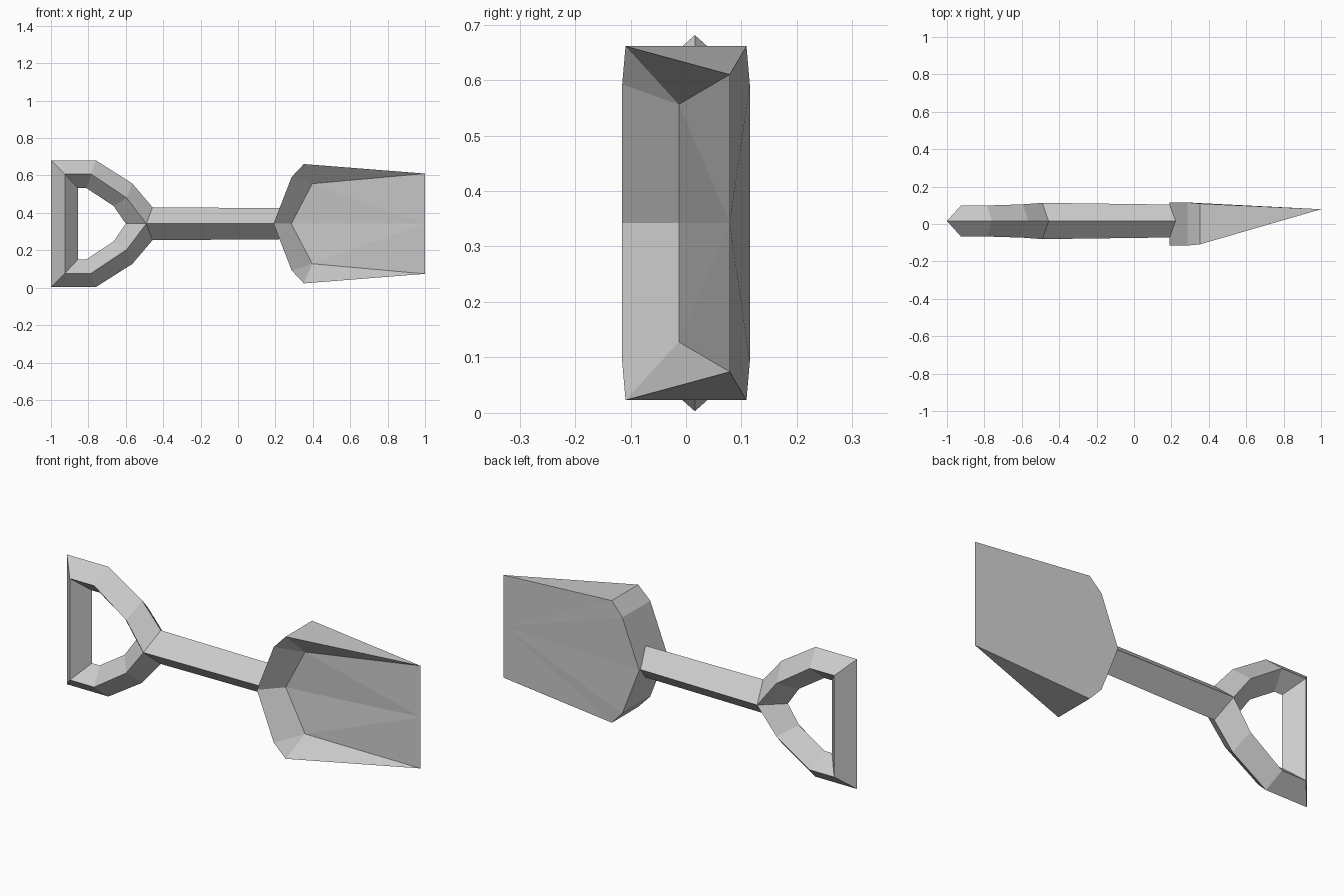
import bpy
import bmesh

cube = bpy.data.objects.get("Cube")
if cube:
    bpy.data.objects.remove(cube, do_unlink=True)

MID = 0.342  # height of the mirror plane along the shovel

grey = bpy.data.materials.new("plain_grey")
grey.use_nodes = True
colour = (0.6, 0.6, 0.6, 1)
grey.diffuse_color = colour
grey.node_tree.nodes["Principled BSDF"].inputs["Base Color"].default_value = colour


def mirrored_part(name, bm):
    """Turn an upper half into an object mirrored across the mid plane."""
    bmesh.ops.remove_doubles(bm, verts=bm.verts, dist=0.0005)
    bmesh.ops.recalc_face_normals(bm, faces=bm.faces)
    mesh = bpy.data.meshes.new(name)
    bm.to_mesh(mesh)
    bm.free()
    mesh.materials.append(grey)
    obj = bpy.data.objects.new(name, mesh)
    obj.location.z = MID
    bpy.context.collection.objects.link(obj)
    mirror = obj.modifiers.new("mirror", 'MIRROR')
    mirror.use_axis = (False, False, True)
    mirror.use_clip = True


def loft(bm, rings, closed):
    """Bridge successive rings of points with quads."""
    rows = [[bm.verts.new(p) for p in ring] for ring in rings]
    for a, b in zip(rows, rows[1:]):
        n = len(a)
        for i in range(n if closed else n - 1):
            j = (i + 1) % n
            bm.faces.new((a[i], a[j], b[j], b[i]))
    return rows


def diamond(outer, ridge, inner, half):
    """Four-sided section: outer edge, front ridge, inner edge, back ridge."""
    y = 0.016
    return [(outer[0], y, outer[1]), (ridge[0], y - half, ridge[1]),
            (inner[0], y, inner[1]), (ridge[0], y + half, ridge[1])]


# D-shaped grip with the fork that joins the shaft
bm = bmesh.new()
loft(bm, [
    diamond((-1, 0), (-0.925, 0), (-0.855, 0), 0.083),
    diamond((-1, 0.339), (-0.925, 0.265), (-0.855, 0.19), 0.083),
    diamond((-0.76, 0.339), (-0.785, 0.265), (-0.81, 0.19), 0.083),
    diamond((-0.565, 0.215), (-0.595, 0.138), (-0.665, 0.095), 0.089),
    diamond((-0.457, 0.088), (-0.49, 0), (-0.6, 0), 0.097),
], True)
mirrored_part("handle_grip", bm)

# Shaft, ending against the slanted neck of the blade
bm = bmesh.new()
rows = loft(bm, [
    [(-0.49, -0.081, 0), (-0.457, 0.016, 0.088), (-0.49, 0.113, 0)],
    [(0.19, -0.072, 0), (0.223, 0.016, 0.083), (0.19, 0.104, 0)],
], False)
bm.faces.new(rows[1])
mirrored_part("shaft", bm)

# Scoop blade, tapering to a thin tip
bm = bmesh.new()
points = {
    "rim_mid": (0.19, -0.115, 0), "rim_side": (0.287, -0.115, 0.25),
    "rim_top": (0.352, -0.109, 0.319),
    "back_mid": (0.19, 0.115, 0), "back_side": (0.287, 0.115, 0.25),
    "back_top": (0.352, 0.109, 0.319),
    "floor_mid": (0.285, -0.013, 0), "floor_top": (0.397, -0.013, 0.214),
    "tip_mid": (1, 0.079, 0), "tip_top": (1, 0.079, 0.268),
}
v = {key: bm.verts.new(p) for key, p in points.items()}
for face in (
    "rim_mid rim_side back_side back_mid",      # neck
    "rim_side rim_top back_top back_side",      # shoulder
    "rim_top tip_top back_top",                 # side wall
    "rim_top floor_top tip_top",                # inner side wall
    "rim_side floor_top rim_top",               # inner shoulder
    "rim_mid floor_mid floor_top rim_side",     # inner neck
    "floor_mid tip_mid floor_top",              # scoop floor
    "floor_top tip_mid tip_top",
    "back_mid back_side tip_mid",               # back
    "back_side back_top tip_mid",
    "back_top tip_top tip_mid",
):
    bm.faces.new([v[key] for key in face.split()])
mirrored_part("blade", bm)
